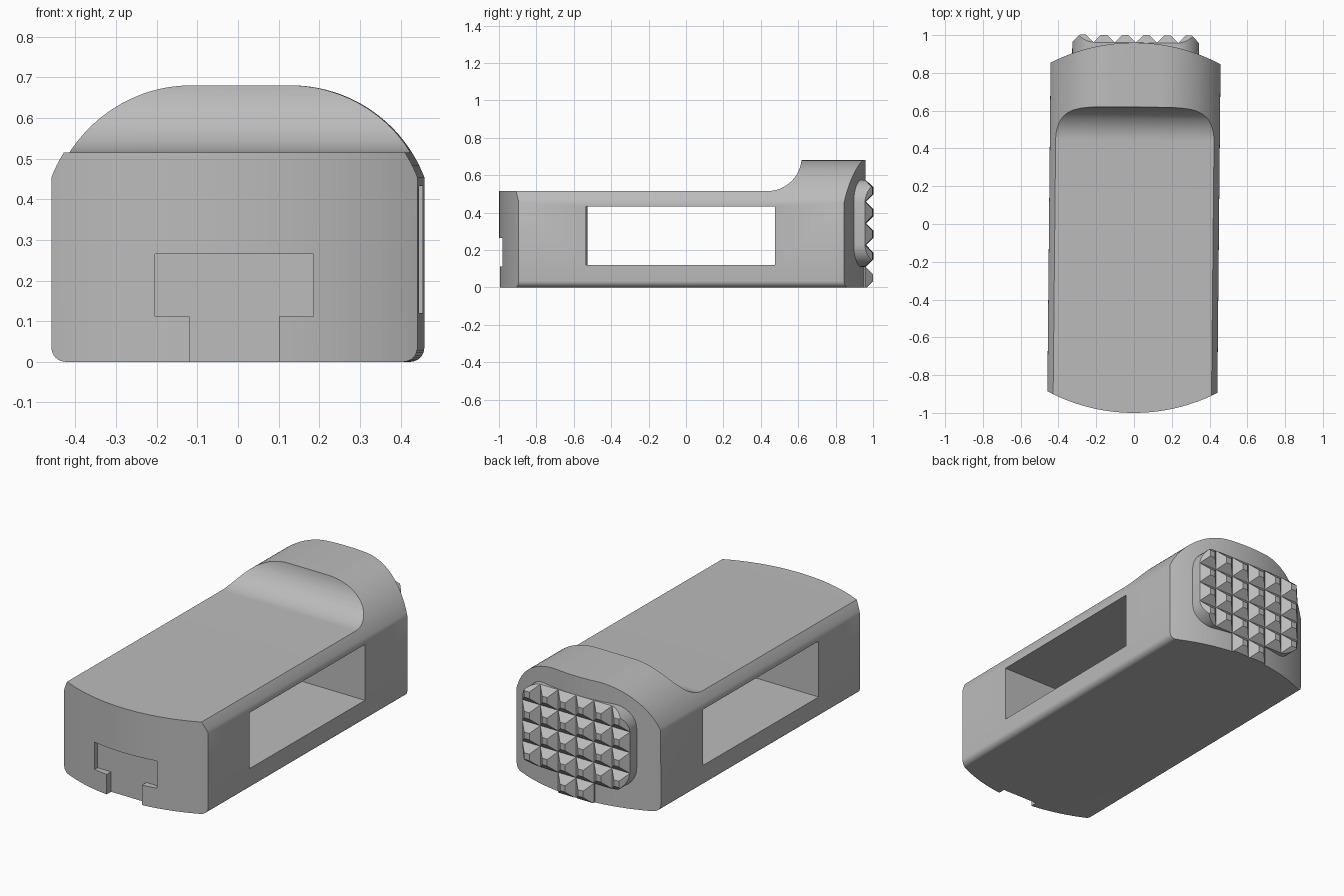
import bpy
import bmesh
from math import sin, cos, pi, radians, sqrt
from mathutils import Vector

cube = bpy.data.objects.get("Cube")
if cube:
    bpy.data.objects.remove(cube)

YAW = -0.0098   # the whole block sits very slightly turned

grey = bpy.data.materials.new("mid grey")
grey.use_nodes = True
COLOUR = (0.5, 0.5, 0.5, 1)
grey.diffuse_color = COLOUR
grey.node_tree.nodes["Principled BSDF"].inputs["Base Color"].default_value = COLOUR


def arc(cx, cy, r, start, end, steps=16):
    """Points on an arc, angles in degrees."""
    angles = [radians(start + (end - start) * i / steps) for i in range(steps + 1)]
    return [(cx + r * cos(a), cy + r * sin(a)) for a in angles]


def add_prism(bm, points, axis, lo, hi):
    """Extrude a 2D outline along the named axis."""
    place = {"x": lambda p, d: (d, p[0], p[1]),
             "y": lambda p, d: (p[0], d, p[1]),
             "z": lambda p, d: (p[0], p[1], d)}[axis]
    face = bm.faces.new([bm.verts.new(place(p, lo)) for p in points])
    ext = bmesh.ops.extrude_face_region(bm, geom=[face], use_keep_orig=True)
    verts = [g for g in ext["geom"] if isinstance(g, bmesh.types.BMVert)]
    shift = Vector(place((0, 0), hi)) - Vector(place((0, 0), lo))
    bmesh.ops.translate(bm, verts=verts, vec=shift)


def prisms(name, outlines, axis, lo, hi):
    """One object holding a prism for each outline."""
    bm = bmesh.new()
    for points in outlines:
        add_prism(bm, points, axis, lo, hi)
    bmesh.ops.recalc_face_normals(bm, faces=bm.faces)
    mesh = bpy.data.meshes.new(name)
    bm.to_mesh(mesh)
    bm.free()
    mesh.materials.append(grey)
    obj = bpy.data.objects.new(name, mesh)
    bpy.context.collection.objects.link(obj)
    return obj


def rect(x0, y0, x1, y1):
    return [(x0, y0), (x1, y0), (x1, y1), (x0, y1)]


def carve(obj, cutter, operation="DIFFERENCE"):
    """Apply a boolean with the cutter."""
    mod = obj.modifiers.new("carve", "BOOLEAN")
    mod.operation = operation
    mod.solver = "EXACT"
    mod.object = cutter
    cutter.hide_render = True
    bpy.context.view_layer.objects.active = obj
    bpy.ops.object.modifier_apply(modifier=mod.name)


cutters = []


def cutter(*args):
    obj = prisms(*args)
    cutters.append(obj)
    return obj


# Body: domed cross-section with rounded lower corners
W, R = 0.45, 0.354
right_half = (arc(W - 0.035, 0.035, 0.035, -90, 0, 8)
              + arc(0.12, 0.68 - R, R, 21.3, 90, 28))
section = right_half + [(-x, z) for x, z in reversed(right_half)]
body = prisms("body", [section], "y", -1.2, 1.2)

# Bowed front and back ends
BOW = 0.975
plan = (arc(0, -1 + BOW, BOW, -90 - 29, -90 + 29, 32)
        + arc(0, 0.96 - BOW, BOW, 90 - 29, 90 + 29, 32))
carve(body, cutter("end_shape", [plan], "z", -0.5, 1), "INTERSECT")

# Lowered flat top with a scooped step up to the rear hump
scoop = [(-1.3, 0.515)] + arc(0.44, 0.695, 0.18, -90, 0, 20) + [(0.62, 1), (-1.3, 1)]
carve(body, cutter("top_scoop", [scoop], "x", -0.8, 0.8))

# Window through the sides
carve(body, cutter("side_window", [rect(-0.53, 0.12, 0.48, 0.433)], "x", -0.8, 0.8))

# T-shaped slot in the front
slot = [(0.11, -0.2), (0.11, 0.112), (0.195, 0.112), (0.195, 0.265)]
slot += [(-x, z) for x, z in reversed(slot)]
carve(body, cutter("front_slot", [slot], "y", -1.2, -0.955))

# Studded rear pad and the short tab below it
HW, Z0, PITCH, RAD = 0.336, 0.11, 0.116, 0.12
Z1 = Z0 + 4 * PITCH
outline = []
for sx, z, start in ((1, Z0 + RAD, -90), (1, Z1 - RAD, 0),
                     (-1, Z1 - RAD, 90), (-1, Z0 + RAD, 180)):
    outline += arc(sx * (HW - RAD), z, RAD, start, start + 90, 10)
pad = prisms("rear_pad", [outline], "y", 0.8, 1.0)
tab = prisms("rear_tab", [rect(-HW / 3, 0, HW / 3, Z0)], "y", 0.8, 1.0)


# V grooves in both directions leave rows of blunt pyramids
def groove(c):
    return [(c, 0.96), (c + 0.05, 1.01), (c - 0.05, 1.01)]


upright = cutter("upright_grooves", [groove(HW * i / 3) for i in range(-3, 4)], "z", -0.5, 1)
level = cutter("level_grooves",
               [[(y, z) for z, y in groove(Z0 + PITCH * i)] for i in range(-1, 5)],
               "x", -0.8, 0.8)
for part in (pad, tab):
    carve(part, upright)
    carve(part, level)

for obj in cutters:
    bpy.data.objects.remove(obj)

# Shading and final turn
for part in (body, pad, tab):
    bpy.ops.object.select_all(action="DESELECT")
    part.select_set(True)
    bpy.context.view_layer.objects.active = part
    bpy.ops.object.shade_smooth_by_angle(angle=radians(25))
    part.rotation_euler.z = YAW
